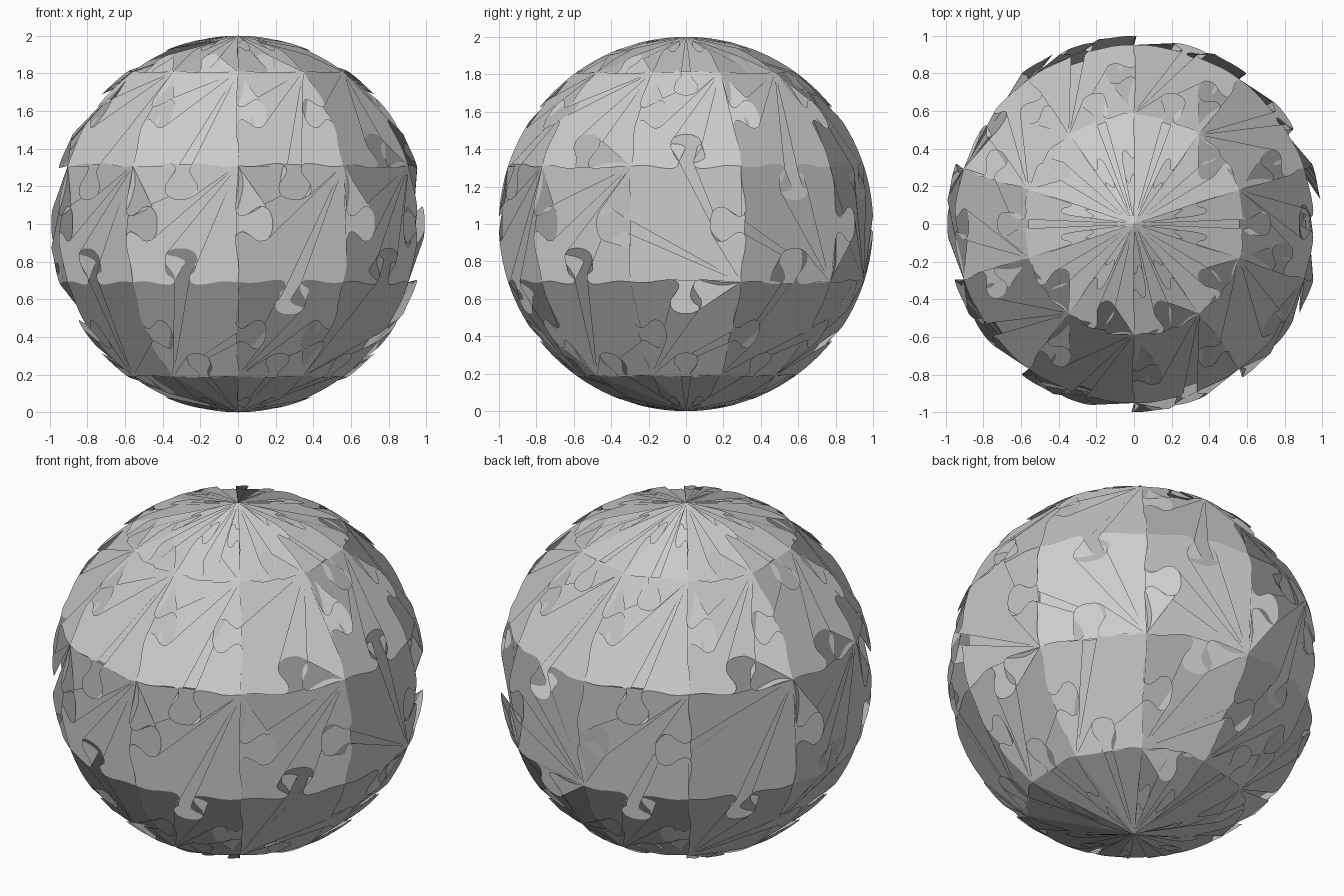
import bpy
from math import sin, cos, radians
from mathutils import Vector

cube = bpy.data.objects.get("Cube")
if cube:
    bpy.data.objects.remove(cube, do_unlink=True)

grey = bpy.data.materials.new("plain grey")
grey.use_nodes = True
tone = (0.6, 0.6, 0.6, 1)
grey.diffuse_color = tone
grey.node_tree.nodes["Principled BSDF"].inputs["Base Color"].default_value = tone

COLS, ROWS, STEP = 10, 5, 36
CENTRE = Vector((0, 0, 1))

# Which way each tab points: + is up on level seams, + is anticlockwise on upright seams
LEVEL = ["++++-+-+-+", "+++++--+++", "-+++---+-+", "-++---++--"]
LEVEL = [LEVEL[0], "-+-+--" + "-+++", "-+++--++--", "++-+--+-++"]
LEVEL[2] = "-++---++--"
UPRIGHT = ["+-+-+-++-+", "+-++++-+++", "++--++-+++", "+-+++++-++", "+-+-++-+-+"]

# Half of a jigsaw seam as (along, out), mirrored and rounded off
HALF = [(0, 0), (.14, .01), (.3, -.02), (.41, -.02), (.44, .04), (.40, .11),
        (.35, .17), (.36, .25), (.43, .29), (.5, .295)]


def seam_profile():
    pts = HALF + [(1 - t, h) for t, h in reversed(HALF[:-1])]
    out = [pts[0]]
    for (a, b), (c, d) in zip(pts, pts[1:]):
        out += [(a * .75 + c * .25, b * .75 + d * .25),
                (a * .25 + c * .75, b * .25 + d * .75)]
    return out + [pts[-1]]


PROFILE = seam_profile()


def on_sphere(u, v):
    """Grid column u and row v to a point on the unit sphere."""
    lon, lat = radians(u * STEP), radians(v * STEP - 90)
    return CENTRE + Vector((sin(lon) * cos(lat), -cos(lon) * cos(lat), sin(lat)))


def sign(table, row, col):
    return 1 if table[row][col % COLS] == "+" else -1


def level_seam(col, level):
    """Seam running along a latitude, straight to the pole at both ends."""
    if level in (0, ROWS):
        return [on_sphere(col, level)]
    s = sign(LEVEL, level - 1, col)
    return [on_sphere(col + t, level + s * h) for t, h in PROFILE]


def upright_seam(col, row):
    s = sign(UPRIGHT, row, col)
    return [on_sphere(col + s * h, row + t) for t, h in PROFILE]


def apex_point(row, col):
    """Corner from which the piece is fanned."""
    if row in (0, ROWS - 1):
        return on_sphere(col, 0 if row == 0 else ROWS)
    if row == 1:
        return on_sphere(col, row)
    if row == 2 and col in (2, 3, 4):
        return on_sphere(col + 1, row)
    return on_sphere(col + 1, row + 1)


def make_piece(row, col):
    loop = (level_seam(col, row) + upright_seam(col + 1, row)
            + level_seam(col, row + 1)[::-1] + upright_seam(col, row)[::-1])
    pts = [p for i, p in enumerate(loop) if (p - loop[i - 1]).length > 1e-5]

    # Start the outline at the fan corner
    apex = apex_point(row, col)
    k = min(range(len(pts)), key=lambda i: (pts[i] - apex).length)
    pts = pts[k:] + pts[:k]

    # One facing direction for the whole piece
    facing = Vector((0, 0, 0))
    for i, p in enumerate(pts):
        facing += (pts[i - 1] - CENTRE).cross(p - CENTRE)
    facing.normalize()

    faces = []
    for i in range(1, len(pts) - 1):
        a, b, c = pts[0], pts[i], pts[i + 1]
        n = (b - a).cross(c - a)
        faces.append((0, i, i + 1) if n.dot(facing) >= 0 else (0, i + 1, i))

    mesh = bpy.data.meshes.new(f"puzzle_piece_{row}_{col}")
    mesh.from_pydata(pts, [], faces)
    mesh.materials.append(grey)
    for poly in mesh.polygons:
        poly.use_smooth = True
    mesh.update()
    mesh.normals_split_custom_set_from_vertices([facing] * len(pts))
    obj = bpy.data.objects.new(mesh.name, mesh)
    bpy.context.collection.objects.link(obj)


for row in range(ROWS):
    for col in range(COLS):
        make_piece(row, col)
